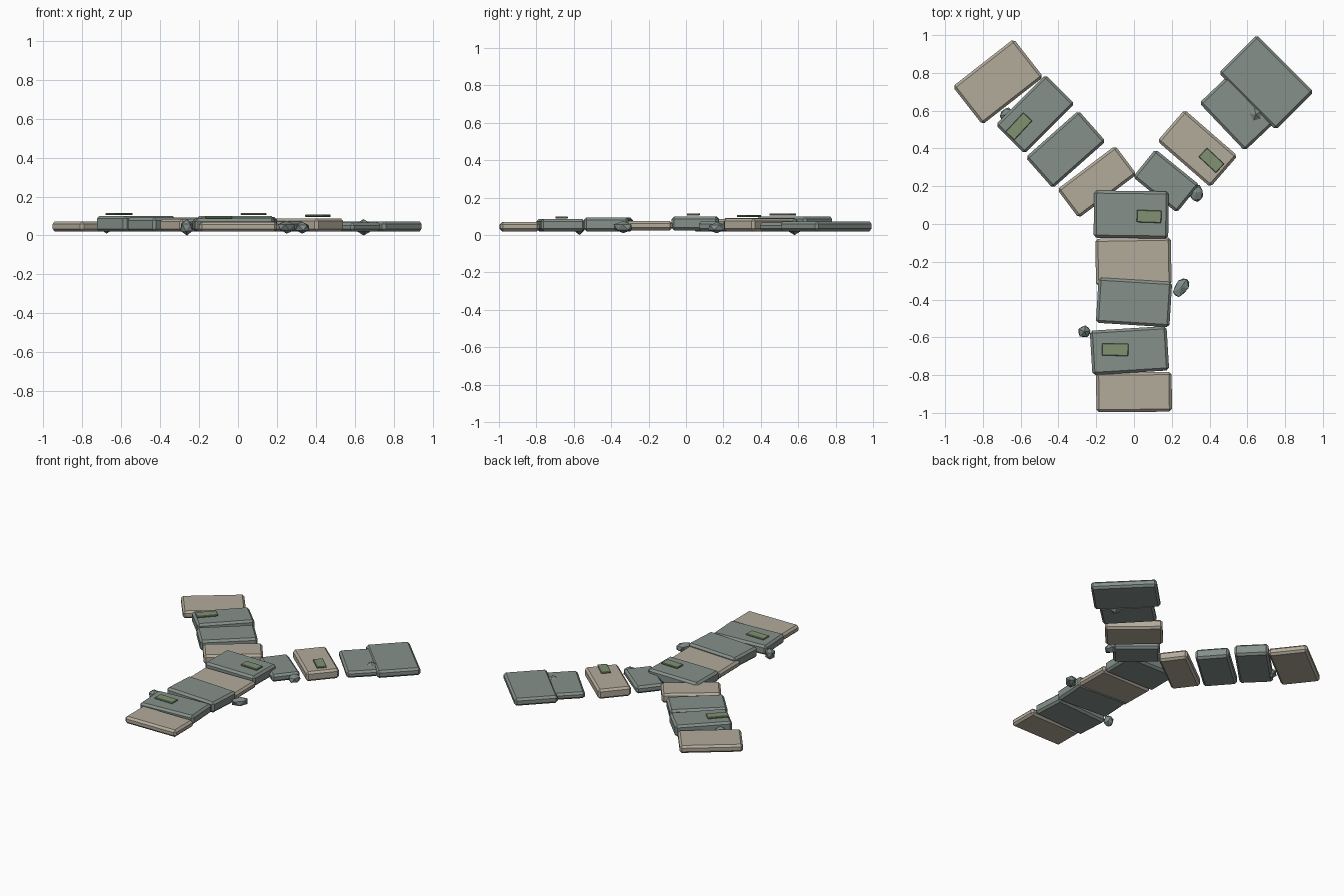
import bpy, math, random
from mathutils import Vector

random.seed(4)


def material(name, rgb):
    m = bpy.data.materials.new(name)
    m.diffuse_color = (*rgb, 1)
    return m


GREY = material("grey_stone", (0.235, 0.28, 0.255))
CREAM = material("cream_stone", (0.45, 0.405, 0.325))
MOSS = material("moss_green", (0.215, 0.285, 0.165))
PEBBLE = material("pebble_grey", (0.21, 0.26, 0.245))


def block(name, x, y, w, d, deg, z0, z1, mat, bevel):
    """Chamfered box lying flat, turned about z."""
    bpy.ops.mesh.primitive_cube_add(size=1, location=(x, y, (z0 + z1) / 2),
                                    rotation=(0, 0, math.radians(deg)))
    ob = bpy.context.object
    ob.name = name
    ob.scale = (w, d, z1 - z0)
    bpy.ops.object.transform_apply(location=False, rotation=False, scale=True)
    mod = ob.modifiers.new("chamfer", "BEVEL")
    mod.width = bevel
    mod.segments = 1
    ob.data.materials.append(mat)
    return ob


def pebble(name, x, y, sx, sy, deg, z0, z1):
    """Faceted, slightly irregular stone."""
    bpy.ops.mesh.primitive_ico_sphere_add(subdivisions=1, radius=1,
                                          location=(x, y, (z0 + z1) / 2),
                                          rotation=(0, 0, math.radians(deg)))
    ob = bpy.context.object
    ob.name = name
    for v in ob.data.vertices:
        k = 1.0 if abs(v.co.z) > 0.95 else random.uniform(0.88, 1.08)
        v.co = Vector((v.co.x * sx * k, v.co.y * sy * k, v.co.z * (z1 - z0) / 2))
    ob.data.materials.append(PEBBLE)


# Paving slabs: x, y, width, depth, turn, bottom, top, colour
paths = {
    "trunk_slab": [
        (0.0, -0.89, 0.40, 0.21, 0.5, 0.02, 0.07, CREAM),
        (-0.024, -0.67, 0.407, 0.235, 3.5, 0.02, 0.087, GREY),
        (0.0, -0.415, 0.39, 0.24, -3.5, 0.02, 0.095, GREY),
        (-0.003, -0.20, 0.40, 0.25, 1, 0.025, 0.075, CREAM),
        (-0.015, 0.05, 0.395, 0.25, -0.7, 0.025, 0.10, GREY),
    ],
    "left_branch_slab": [
        (-0.196, 0.223, 0.385, 0.19, 37, 0.02, 0.085, CREAM),
        (-0.362, 0.395, 0.375, 0.218, 41.5, 0.02, 0.092, GREY),
        (-0.524, 0.581, 0.375, 0.218, 45, 0.02, 0.10, GREY),
        (-0.72, 0.753, 0.41, 0.256, 38, 0.02, 0.073, CREAM),
    ],
    "right_branch_slab": [
        (0.17, 0.228, 0.30, 0.19, -39, 0.02, 0.072, GREY),
        (0.336, 0.40, 0.372, 0.22, -41, 0.02, 0.088, CREAM),
        (0.542, 0.586, 0.35, 0.21, -46.5, 0.02, 0.066, GREY),
        (0.70, 0.75, 0.427, 0.285, -45, 0.02, 0.073, GREY),
    ],
}
for name, slabs in paths.items():
    for i, s in enumerate(slabs, 1):
        block(f"{name}_{i}", *s, 0.014)

# Moss patches on four of the slabs
for i, p in enumerate([(0.08, 0.04, 0.13, 0.065, -2, 0.104, 0.116),
                       (-0.10, -0.665, 0.14, 0.065, -1, 0.088, 0.099),
                       (-0.61, 0.517, 0.14, 0.065, 47, 0.104, 0.116),
                       (0.41, 0.337, 0.125, 0.065, -43, 0.096, 0.107)], 1):
    block(f"moss_patch_{i}", *p, MOSS, 0.003)

# Loose pebbles along the edges
for i, p in enumerate([(-0.262, -0.57, 0.038, 0.036, 10, 0.0, 0.083),
                       (0.25, -0.335, 0.065, 0.038, 55, 0.01, 0.075),
                       (0.33, 0.165, 0.042, 0.055, 20, 0.01, 0.07),
                       (0.645, 0.58, 0.045, 0.05, 30, 0.0, 0.084),
                       (-0.675, 0.58, 0.035, 0.045, -30, 0.01, 0.075)], 1):
    pebble(f"pebble_{i}", *p)
